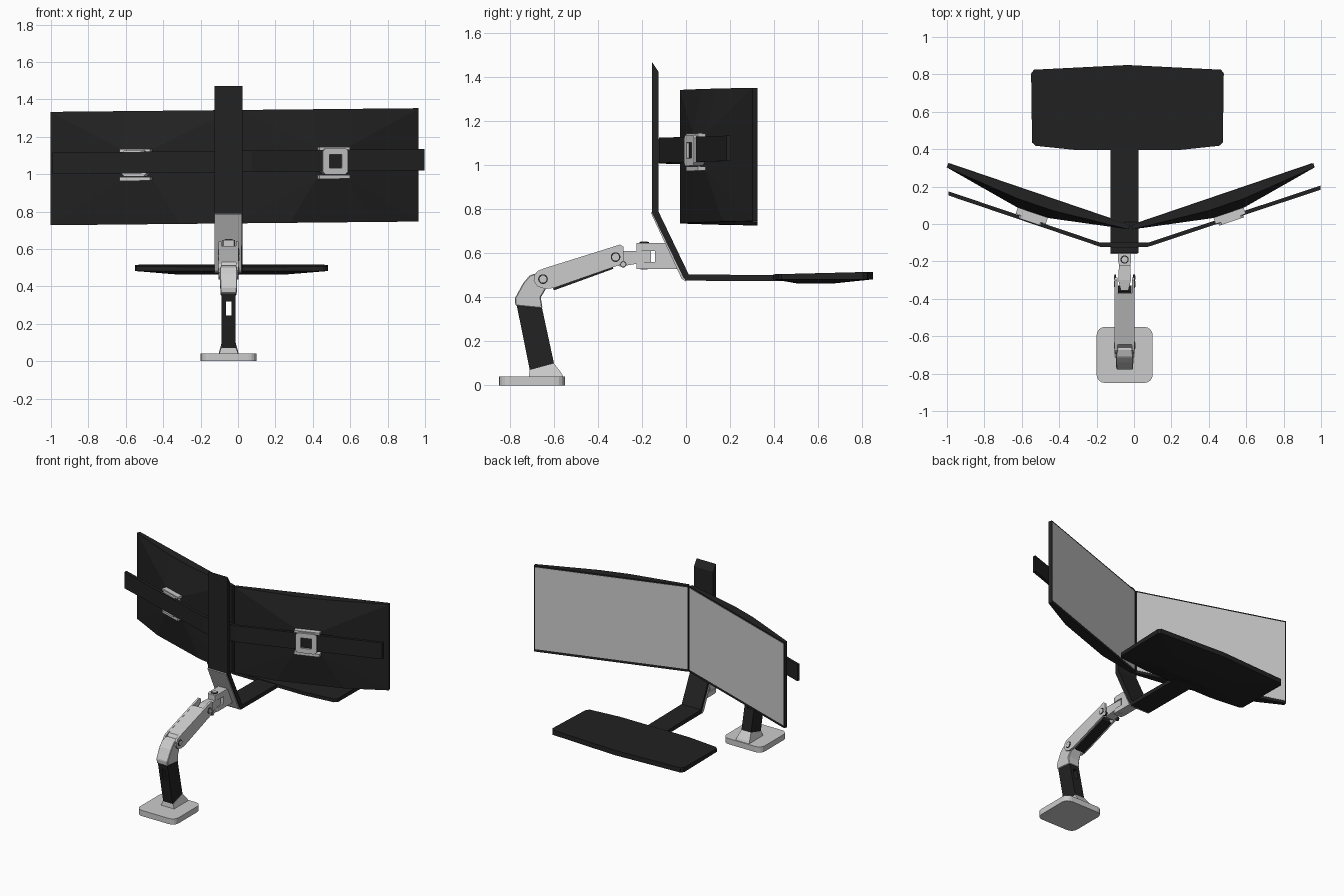
import bpy, bmesh, math

if "Cube" in bpy.data.objects:
    bpy.data.objects.remove(bpy.data.objects["Cube"])

dark = bpy.data.materials.new("dark")
dark.diffuse_color = (0.016, 0.016, 0.016, 1)
dark.use_nodes = True
dark.node_tree.nodes["Principled BSDF"].inputs["Base Color"].default_value = dark.diffuse_color
CX = -0.05           # centre line of the arm
ROLL = 0.01          # slight roll of the screens and crossbar


def mesh(name, verts, faces, mat=None, bevel=0, segs=2):
    bm = bmesh.new()
    vs = [bm.verts.new(v) for v in verts]
    for f in faces:
        bm.faces.new([vs[i] for i in f])
    bmesh.ops.recalc_face_normals(bm, faces=bm.faces)
    me = bpy.data.meshes.new(name)
    bm.to_mesh(me)
    bm.free()
    ob = bpy.data.objects.new(name, me)
    bpy.context.collection.objects.link(ob)
    if mat:
        me.materials.append(mat)
    if bevel:
        m = ob.modifiers.new("bevel", 'BEVEL')
        m.width, m.segments = bevel, segs
    return ob


def loft(name, a, b, mat=None, **kw):
    """Solid between two matching loops."""
    n = len(a)
    faces = [(i, (i + 1) % n, n + (i + 1) % n, n + i) for i in range(n)]
    return mesh(name, a + b, faces + [tuple(range(n)), tuple(range(n, 2 * n))], mat, **kw)


def side(name, pts, hw, mat=None, cx=CX, **kw):
    """Side profile (y, z) extruded over x; hw is a half width or one per point."""
    hws = hw if isinstance(hw, (list, tuple)) else [hw] * len(pts)
    return loft(name, [(cx - h, y, z) for (y, z), h in zip(pts, hws)],
                [(cx + h, y, z) for (y, z), h in zip(pts, hws)], mat, **kw)


def plan(name, pts, z0, z1, mat=None, roll=0, **kw):
    """Plan outline (x, y) extruded over z."""
    return loft(name, [(x, y, z0 + roll * x) for x, y in pts],
                [(x, y, z1 + roll * x) for x, y in pts], mat, **kw)


def disc(name, c, r, h, axis, mat=None, n=20):
    ring = [(r * math.cos(k * math.tau / n), r * math.sin(k * math.tau / n)) for k in range(n)]
    if axis == 'z':
        return plan(name, [(c[0] + a, c[1] + b) for a, b in ring], c[2] - h, c[2] + h, mat)
    return side(name, [(c[1] + a, c[2] + b) for a, b in ring], h, mat, cx=c[0])


def rounded(x0, x1, y0, y1, r, n=5):
    out = []
    for k, (x, y) in enumerate([(x1 - r, y1 - r), (x0 + r, y1 - r), (x0 + r, y0 + r), (x1 - r, y0 + r)]):
        for i in range(n):
            a = math.pi / 2 * (k + i / (n - 1))
            out.append((x + r * math.cos(a), y + r * math.sin(a)))
    return out


# base plate and foot
plan("base_plate", rounded(-0.2, 0.1, -0.85, -0.55, 0.045), 0, 0.04)
side("foot", [(-0.715, 0.035), (-0.555, 0.035), (-0.565, 0.055), (-0.6, 0.10), (-0.71, 0.07)],
     [0.053, 0.053, 0.05, 0.037, 0.04])

# lower arm with a slot through it
lower = side("lower_arm", [(-0.71, 0.07), (-0.60, 0.10), (-0.655, 0.355), (-0.77, 0.368)], 0.037, dark)
cutter = side("slot_cutter", [(-0.9, 0.245), (-0.5, 0.245), (-0.5, 0.32), (-0.9, 0.32)], 0.014)
cutter.hide_render = True
cutter.hide_viewport = True
cut = lower.modifiers.new("slot", 'BOOLEAN')
cut.object, cut.operation, cut.solver = cutter, 'DIFFERENCE', 'EXACT'

# elbow
side("elbow", [(-0.775, 0.362), (-0.778, 0.395), (-0.74, 0.465), (-0.71, 0.50), (-0.67, 0.513),
               (-0.625, 0.49), (-0.63, 0.45), (-0.66, 0.40), (-0.652, 0.35)],
     [0.042, 0.045, 0.047, 0.047, 0.04, 0.04, 0.04, 0.045, 0.042], bevel=0.004, segs=1)

# upper arm: two cheeks, a top cover and a dark core
cheek = [(-0.69, 0.50), (-0.675, 0.52), (-0.645, 0.532), (-0.30, 0.64), (-0.285, 0.63), (-0.285, 0.565),
         (-0.305, 0.546), (-0.60, 0.443), (-0.64, 0.438), (-0.675, 0.45), (-0.692, 0.475)]
for s in (-1, 1):
    side("upper_arm_cheek", cheek, 0.007, cx=CX + s * 0.046)
    for y, z, r in ((-0.65, 0.483, 0.022), (-0.32, 0.583, 0.022), (-0.285, 0.55, 0.014)):
        disc("pivot_ring", (CX + s * 0.05, y, z), r, 0.005, 'x', dark)
        disc("pivot_cap", (CX + s * 0.052, y, z), r * 0.75, 0.005, 'x')
side("upper_arm_cover", [(-0.665, 0.50), (-0.645, 0.53), (-0.37, 0.617), (-0.37, 0.585)], 0.045)
side("upper_arm_core", [(-0.63, 0.50), (-0.36, 0.59), (-0.33, 0.53), (-0.60, 0.432)], 0.036, dark)

# wrist: tilt link, swivel clevis and pin
side("tilt_link", [(-0.355, 0.60), (-0.30, 0.61), (-0.21, 0.61), (-0.16, 0.61), (-0.16, 0.56), (-0.21, 0.555),
                   (-0.30, 0.54), (-0.34, 0.56)], [0.02, 0.034, 0.03, 0.025, 0.025, 0.03, 0.034, 0.02])
outline = [(CX - 0.028, -0.225), (CX + 0.028, -0.225), (CX + 0.035, -0.2), (CX + 0.035, -0.06), (CX - 0.035, -0.06),
           (CX - 0.035, -0.2)]
plan("clevis_top", [(x, min(y, -0.08)) for x, y in outline], 0.61, 0.648)
plan("clevis_bottom", outline, 0.528, 0.56)
disc("swivel_pin_ring", (CX, -0.19, 0.59), 0.022, 0.061, 'z', dark)
disc("swivel_pin", (CX, -0.19, 0.59), 0.016, 0.064, 'z')
side("clevis_block", [(-0.14, 0.53), (-0.14, 0.64), (-0.08, 0.64), (-0.025, 0.53)], 0.035)

# bent spine: upright post, slanted part and tray bar, with a grey plate on the slant
PX = -0.053
side("spine", [(-0.155, 1.47), (-0.155, 0.785), (-0.012, 0.49), (0.0, 0.476), (0.45, 0.474), (0.45, 0.5), (0.012, 0.505),
               (-0.125, 0.79), (-0.125, 1.425)], 0.075, dark)
side("spine_plate", [(-0.16, 0.785), (-0.02, 0.485), (0.0, 0.472), (0.003, 0.482), (-0.145, 0.795)], 0.073, cx=PX)

# tray with a shallow keel underneath
half = [(-0.035, 0.395), (0.235, 0.395), (0.455, 0.418), (0.475, 0.435), (0.48, 0.805), (0.465, 0.825), (-0.035, 0.85)]
tray = half + [(-0.07 - x, y) for x, y in half[-2:0:-1]]
n = len(tray)
rows = [[(x, y, 0.505 + 0.025 * (y - 0.4)) for x, y in tray],
        [(x, y, 0.482) for x, y in tray],
        [(-0.035 + (x + 0.035) * 0.55, 0.58 + (y - 0.6) * 0.35, 0.463) for x, y in tray]]
faces = [(r * n + i, r * n + (i + 1) % n, (r + 1) * n + (i + 1) % n, (r + 1) * n + i) for r in (0, 1) for i in range(n)]
mesh("tray", sum(rows, []), faces + [tuple(range(n)), tuple(range(2 * n, 3 * n))], dark)

# crossbar, bent at two points
bar = [(-0.993, 0.163), (-0.18, -0.112), (0.075, -0.112), (0.997, 0.193)]
plan("crossbar", [(x, y - 0.01) for x, y in bar] + [(x, y + 0.012) for x, y in reversed(bar)],
     1.01, 1.125, dark, roll=ROLL)
side("crossbar_mount", [(-0.13, 1.01), (-0.118, 1.01), (-0.118, 1.12), (-0.13, 1.12)], 0.07, dark)

# two screens with faceted backs, each on a bracket
ang = math.radians(18.8)
for s, mx in ((-1, -0.507), (1, 0.472)):
    L, H = 0.514, 0.303

    def P(u, w, v, s=s, mx=mx):
        x = mx + s * (u * math.cos(ang) + w * math.sin(ang))
        return (x, 0.16 + u * math.sin(ang) - w * math.cos(ang), 1.04 + v + ROLL * x)

    def block(name, u0, u1, w0, w1, v0, v1, mat=None):
        q = [(u0, v0), (u1, v0), (u1, v1), (u0, v1)]
        return loft(name, [P(u, w0, v) for u, v in q], [P(u, w1, v) for u, v in q], mat)

    verts = [P(u, w, v) for u, w, v in [
        (-L, 0, -H), (L, 0, -H), (L, 0, H), (-L, 0, H),                           # front 0-3
        (-L, .024, -H), (L, .024, -H), (L, .024, H), (-L, .024, H),               # rim 4-7
        (-.23, .07, -H), (.23, .07, -H), (.1, .06, H), (-.1, .06, H),             # edge bulges 8-11
        (-.09, .105, -.07), (.09, .105, -.07), (.09, .105, .1), (-.09, .105, .1)]]  # centre 12-15
    mesh("screen_housing", verts, [
        (0, 1, 2, 3), (0, 4, 8, 9, 5, 1), (3, 7, 11, 10, 6, 2), (0, 3, 7, 4), (1, 2, 6, 5), (12, 13, 14, 15),
        (4, 7, 15, 12), (5, 6, 14, 13), (7, 11, 15), (11, 10, 14, 15), (10, 6, 14),
        (4, 8, 12), (8, 9, 13, 12), (9, 5, 13)], dark)
    block("screen_panel", -L + .006, L - .006, -.002, .004, -H + .018, H - .01)

    # bracket: square ring around the crossbar, with flanges above and below
    def octo(r, c, w):
        return [P(u, w, .023 + v) for u, v in [(r, c), (c, r), (-c, r), (-r, c), (-r, -c), (-c, -r), (c, -r), (r, -c)]]
    loops = octo(.07, .055, .1) + octo(.07, .055, .155) + octo(.036, .034, .155) + octo(.036, .034, .1)
    mesh("bracket_ring", loops, [(8 * r + i, 8 * r + (i + 1) % 8, 8 * ((r + 1) % 4) + (i + 1) % 8, 8 * ((r + 1) % 4) + i)
                                 for r in range(4) for i in range(8)])
    block("bracket_top_flange", -.085, .085, .095, .14, .085, .1)
    block("bracket_bottom_flange", -.085, .085, .095, .14, -.07, -.05)
